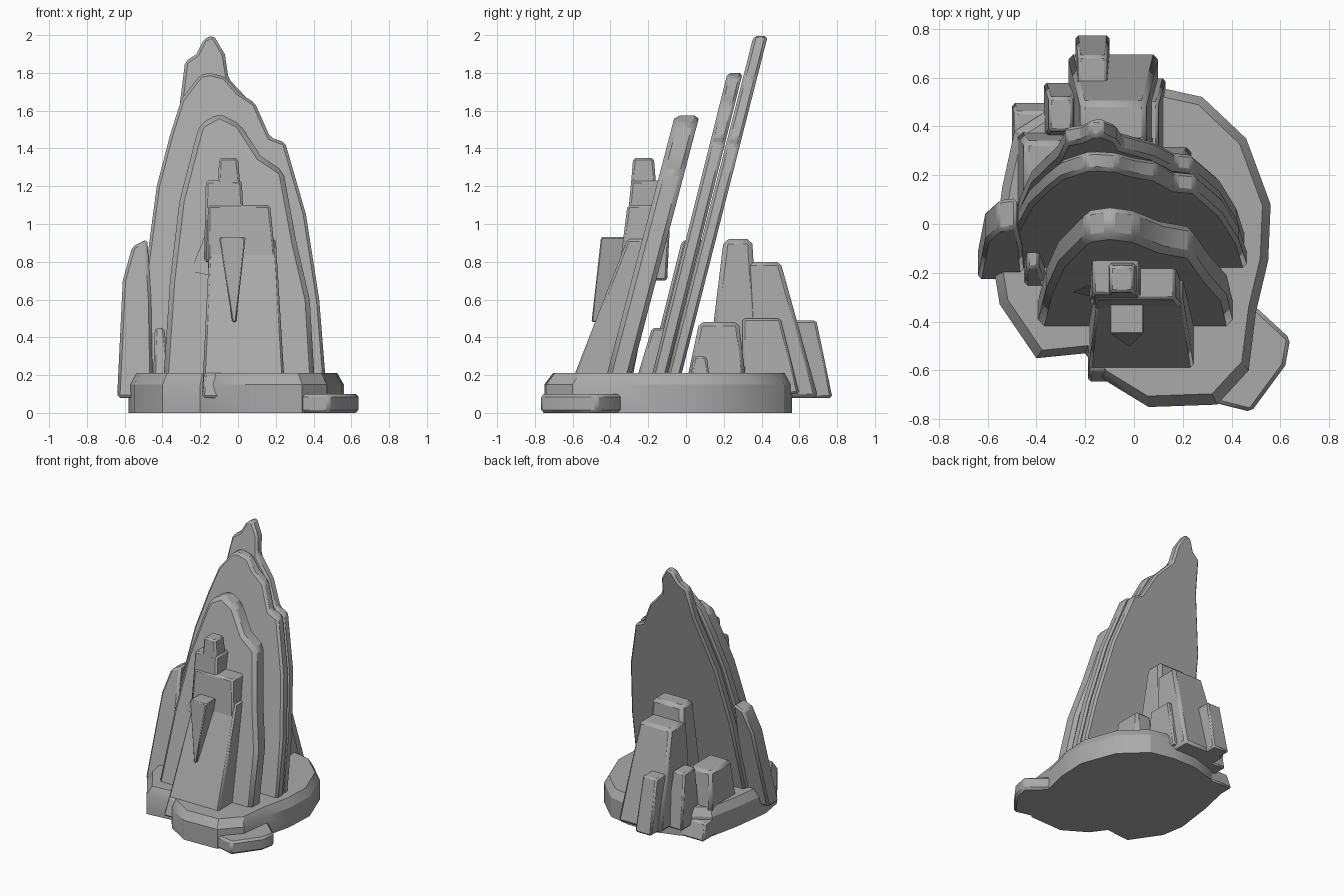
import bpy, bmesh

if "Cube" in bpy.data.objects:
    bpy.data.objects.remove(bpy.data.objects["Cube"], do_unlink=True)

stone = bpy.data.materials.new("grey stone")
stone.use_nodes = True
stone.diffuse_color = (0.4, 0.4, 0.4, 1)
stone.node_tree.nodes["Principled BSDF"].inputs["Base Color"].default_value = (0.4, 0.4, 0.4, 1)


def loft(name, rings, bevel=0.01):
    """Closed solid skinned through matching rings of points."""
    bm = bmesh.new()
    loops = [[bm.verts.new(p) for p in ring] for ring in rings]
    n = len(loops[0])
    for a, b in zip(loops, loops[1:]):
        for i in range(n):
            j = (i + 1) % n
            bm.faces.new((a[i], a[j], b[j], b[i]))
    bm.faces.new(loops[0][::-1])
    bm.faces.new(loops[-1])
    bmesh.ops.recalc_face_normals(bm, faces=bm.faces)
    mesh = bpy.data.meshes.new(name)
    bm.to_mesh(mesh)
    bm.free()
    mesh.materials.append(stone)
    obj = bpy.data.objects.new(name, mesh)
    bpy.context.collection.objects.link(obj)
    if bevel:
        mod = obj.modifiers.new("worn edges", 'BEVEL')
        mod.width, mod.segments, mod.limit_method = bevel, 1, 'ANGLE'
    bpy.context.view_layer.objects.active = obj
    for o in bpy.context.selected_objects:
        o.select_set(False)
    obj.select_set(True)
    bpy.ops.object.shade_smooth_by_angle(angle=0.5)
    return obj


def slab(name, outline, y, lean, thick, bevel=0.015):
    """Upright outline leaning back; y is the front at z = 0.2."""
    front = [(x, y + lean * (z - 0.2), z) for x, z in outline]
    back = [(x, fy + thick, z) for x, fy, z in front]
    return loft(name, [front, back], bevel)


def block(name, low, high, bevel=0.012):
    """Tapered block: x0, x1, y0, y1, z of the foot and of the top."""
    def ring(x0, x1, y0, y1, z):
        return [(x0, y0, z), (x1, y0, z), (x1, y1, z), (x0, y1, z)]
    return loft(name, [ring(*low), ring(*high)], bevel)


# Rounded plinth with a chamfered rim
plan = [(.56, .08), (.55, -.15), (.5, -.36), (.47, -.6), (.34, -.74), (.06, -.75),
        (-.12, -.64), (-.2, -.53), (-.4, -.55), (-.55, -.33), (-.58, -.15), (-.54, .15),
        (-.49, .38), (-.3, .5), (-.1, .56), (.1, .56), (.28, .52), (.46, .35)]
loft("plinth", [[(x * s, y * s, z) for x, y in plan]
                for s, z in ((1, 0), (1, .15), (.94, .21))], 0)

# Low ledges round the plinth
ledge = [(.45, -.33), (.51, -.35), (.64, -.47), (.62, -.58), (.48, -.77), (.32, -.73)]
loft("front_ledge", [[(x, y, z) for x, y in ledge] for z in (0, .1)], 0.015)
block("back_ledge", (-.5, -.25, .3, .5, 0), (-.49, -.28, .3, .46, .13))

# Tall leaning slab in two layers
slab("tall_slab_front", [(-.51, .1), (-.51, .2), (-.49, .75), (-.43, 1.2), (-.36, 1.47),
     (-.3, 1.66), (-.2, 1.79), (-.15, 1.8), (-.07, 1.78), (0, 1.7), (.09, 1.64),
     (.17, 1.46), (.25, 1.43), (.36, 1.05), (.43, .6), (.47, .1)], -.18, .25, .08)
slab("tall_slab_back", [(-.49, .1), (-.47, .75), (-.42, 1.2), (-.31, 1.62), (-.28, 1.86),
     (-.22, 1.9), (-.18, 1.98), (-.13, 2), (-.07, 1.9), (-.05, 1.77), (.08, 1.63),
     (.17, 1.45), (.24, 1.42), (.35, 1.05), (.42, .6), (.46, .1)], -.1, .255, .075)

# Middle leaning slab
slab("middle_slab", [(-.4, .1), (-.36, .7), (-.31, 1.12), (-.22, 1.47), (-.2, 1.53),
     (-.1, 1.585), (.01, 1.53), (.12, 1.36), (.24, 1.28), (.31, .9), (.38, .6), (.41, .1)],
     -.42, .263, .13, .025)

# Side slab standing beside the plinth
slab("side_slab", [(-.64, .08), (-.61, .7), (-.56, .88), (-.48, .92), (-.46, .6), (-.45, .08)],
     -.2, .25, .13)
block("side_stub", (-.45, -.36, -.27, -.1, .15), (-.44, -.39, -.18, -.05, .45))

# Front crag: sloping buttress, shoulders, pinnacle and hanging wedge
block("front_buttress", (-.19, .25, -.63, -.3, .1), (-.15, .2, -.31, -.14, .92))
block("buttress_foot", (-.19, -.05, -.65, -.45, .08), (-.18, -.06, -.6, -.45, .21))
block("front_shoulder", (-.16, .21, -.36, -.1, .7), (-.16, .17, -.31, -.08, 1.1))
block("front_column", (-.18, .04, -.33, -.1, .8), (-.17, .02, -.29, -.1, 1.23))
block("front_pinnacle", (-.11, .02, -.3, -.15, 1.1), (-.1, 0, -.28, -.17, 1.35))
block("hanging_wedge", (-.03, -.01, -.5, -.4, .48), (-.1, .04, -.45, -.31, .93), .006)
loft("side_shard", [[(-.25, -.28, .75), (-.12, -.31, .72), (-.12, -.2, .75)],
                    [(-.14, -.23, 1.03), (-.12, -.25, 1.03), (-.12, -.2, 1.03)]], 0)

# Stepped crags behind
block("back_crag_tall", (-.24, .1, .1, .4, .1), (-.21, .05, .2, .35, .92), .025)
block("back_crag_step", (-.27, .1, .3, .7, .08), (-.22, .05, .3, .5, .8), .02)
block("back_column", (-.24, -.1, .5, .775, .08), (-.23, -.11, .5, .69, .49))
block("back_side_column", (-.37, -.22, .35, .58, .08), (-.35, -.25, .38, .52, .5))
block("back_right_step", (-.02, .13, .3, .6, .1), (0, .1, .3, .5, .5))

# Low blocks sheltered under the tall slab
block("left_low_block", (.05, .24, 0, .32, .15), (.08, .21, .07, .28, .48), .02)
block("right_low_block", (-.48, -.24, .05, .38, .15), (-.45, -.26, .08, .34, .47), .02)
block("low_pebble", (.2, .32, .02, .13, .15), (.22, .3, .04, .11, .3))
